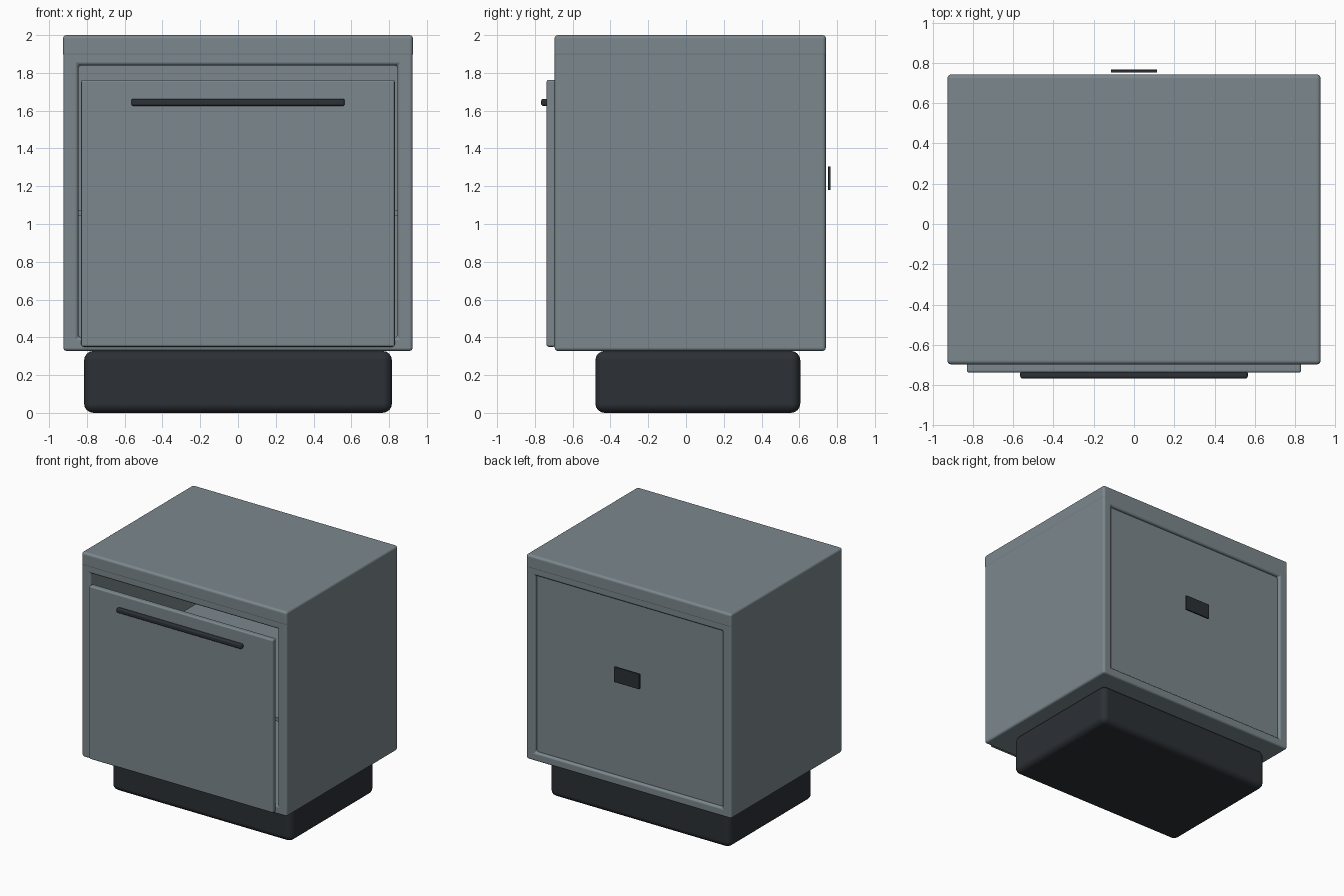
import bpy, bmesh

if "Cube" in bpy.data.objects:
    bpy.data.objects.remove(bpy.data.objects["Cube"])

def material(name, rgb):
    m = bpy.data.materials.new(name)
    m.diffuse_color = (*rgb, 1)
    m.use_nodes = True
    m.node_tree.nodes["Principled BSDF"].inputs["Base Color"].default_value = m.diffuse_color
    return m

PAINT = material("slate_paint", (0.20, 0.245, 0.265))
DARK = material("dark_trim", (0.025, 0.03, 0.036))

def finish(name, bm, mat, radius, segments=4):
    bmesh.ops.recalc_face_normals(bm, faces=bm.faces)
    me = bpy.data.meshes.new(name)
    bm.to_mesh(me)
    bm.free()
    me.materials.append(mat)
    ob = bpy.data.objects.new(name, me)
    bpy.context.collection.objects.link(ob)
    bpy.ops.object.select_all(action='DESELECT')
    ob.select_set(True)
    bpy.context.view_layer.objects.active = ob
    bpy.ops.object.shade_smooth_by_angle(angle=0.6)
    if radius:
        b = ob.modifiers.new("rounded_edges", 'BEVEL')
        b.width, b.segments = radius, segments
        b.limit_method, b.angle_limit = 'ANGLE', 0.5
        b.harden_normals = True
    return ob

def box(name, x, y, z, mat, radius=0.0):
    """Rounded box from (min, max) ranges on each axis."""
    bm = bmesh.new()
    bmesh.ops.create_cube(bm, size=1)
    for v in bm.verts:
        v.co = [r[0] + (c + 0.5) * (r[1] - r[0]) for c, r in zip(v.co, (x, y, z))]
    return finish(name, bm, mat, radius)

def tube(name, outer, inner, y, mat, radius):
    """Rectangular shell, open at front and back; outer/inner = (half width, z0, z1)."""
    bm = bmesh.new()
    def ring(dims, yy):
        w, a, b = dims
        return [bm.verts.new((px, yy, pz)) for px, pz in ((-w, a), (w, a), (w, b), (-w, b))]
    of, inf, ob, inb = ring(outer, y[0]), ring(inner, y[0]), ring(outer, y[1]), ring(inner, y[1])
    for p, q in ((of, inf), (ob, inb), (of, ob), (inf, inb)):
        for i in range(4):
            j = (i + 1) % 4
            bm.faces.new((p[i], p[j], q[j], q[i]))
    return finish(name, bm, mat, radius)

# Plinth
box("plinth", (-0.815, 0.815), (-0.48, 0.605), (0, 0.328), DARK, 0.05)

# Cabinet shell, top slab, recessed back and inner shelf
tube("cabinet_shell", (0.925, 0.328, 1.92), (0.845, 0.40, 1.84), (-0.695, 0.74), PAINT, 0.018)
box("top_slab", (-0.927, 0.927), (-0.697, 0.742), (1.885, 2.0), PAINT, 0.02)
box("back_panel", (-0.86, 0.86), (0.68, 0.715), (0.38, 1.86), PAINT)
box("shelf", (-0.85, 0.85), (-0.62, 0.69), (1.045, 1.075), PAINT)

# Front door with bar handle
box("front_door", (-0.83, 0.83), (-0.738, -0.69), (0.35, 1.763), PAINT, 0.012)
box("bar_handle", (-0.565, 0.565), (-0.767, -0.73), (1.625, 1.663), DARK, 0.012)

# Small plate behind the back panel
box("rear_plate", (-0.115, 0.115), (0.752, 0.766), (1.18, 1.305), DARK, 0.003)
